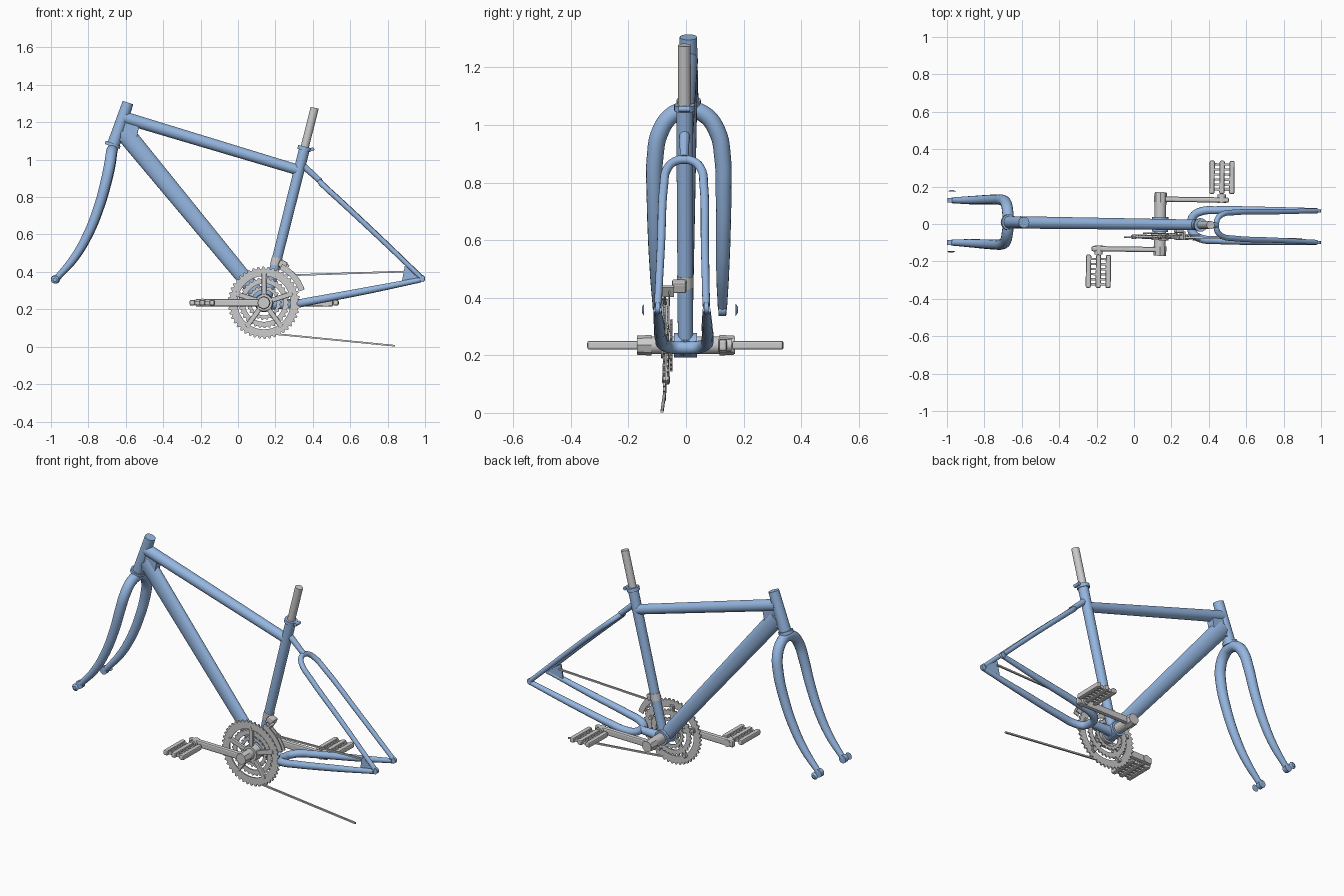
import bpy, bmesh
from math import sin, cos, pi, radians, atan2
from mathutils import Vector, Matrix

if "Cube" in bpy.data.objects:
    bpy.data.objects.remove(bpy.data.objects["Cube"])

blue = bpy.data.materials.new("frame_blue")
blue.diffuse_color = (0.30, 0.47, 0.75, 1)
blue.use_nodes = True
blue.node_tree.nodes["Principled BSDF"].inputs["Base Color"].default_value = blue.diffuse_color


def finish(o, name, paint=False, smooth=True):
    o.name = name
    if paint:
        o.data.materials.clear()
        o.data.materials.append(blue)
    if smooth:
        bpy.ops.object.select_all(action='DESELECT')
        o.select_set(True)
        bpy.context.view_layer.objects.active = o
        bpy.ops.object.shade_smooth_by_angle(angle=radians(35))
    return o


def rod(name, a, b, r1, r2=None, paint=False, n=24, squash=1.0):
    """Tapered tube from a to b; squash narrows it across y."""
    a, b = Vector(a), Vector(b)
    r2 = r1 if r2 is None else r2
    bpy.ops.mesh.primitive_cone_add(vertices=n, radius1=r1, radius2=r2, depth=(b - a).length)
    o = bpy.context.object
    q = (b - a).to_track_quat('Z', 'Y').to_matrix().to_4x4()
    o.data.transform(Matrix.Translation((a + b) / 2) @ q)
    if squash != 1.0:
        o.data.transform(Matrix.Diagonal((1, squash, 1, 1)))
    return finish(o, name, paint)


def sweep(name, pts, radii, paint=True):
    """Smooth tube through points with varying radius."""
    c = bpy.data.curves.new(name, 'CURVE')
    c.dimensions = '3D'
    c.bevel_depth = 1.0
    c.bevel_resolution = 5
    c.resolution_u = 6
    c.use_fill_caps = True
    s = c.splines.new('BEZIER')
    s.bezier_points.add(len(pts) - 1)
    for bp, p, r in zip(s.bezier_points, pts, radii):
        bp.co, bp.radius = p, r
        bp.handle_left_type = bp.handle_right_type = 'AUTO'
    o = bpy.data.objects.new(name, c)
    bpy.context.collection.objects.link(o)
    bpy.ops.object.select_all(action='DESELECT')
    o.select_set(True)
    bpy.context.view_layer.objects.active = o
    bpy.ops.object.convert(target='MESH')
    return finish(bpy.context.object, name, paint)


def arch(name, half, radii):
    """Symmetric U tube: half path starts on the centre line."""
    left = [(x, -y, z) for x, y, z in reversed(half[1:])]
    return sweep(name, left + half, radii[:0:-1] + radii)


def box(name, c, size, rot_y=0.0, bevel=0.0):
    bpy.ops.mesh.primitive_cube_add(size=1)
    o = bpy.context.object
    o.data.transform(Matrix.Translation(c) @ Matrix.Rotation(rot_y, 4, 'Y') @ Matrix.Diagonal((*size, 1)))
    o.name = name
    if bevel:
        m = o.modifiers.new("bevel", 'BEVEL')
        m.width, m.segments = bevel, 2
    return o


def plate(name, outer, inner, y, t, closed=True, paint=False):
    """Flat strip between two xz outlines, thickness t across y."""
    bm = bmesh.new()
    rings = [[bm.verts.new((x, y + d, z)) for x, z in line]
             for line, d in ((outer, -t / 2), (outer, t / 2), (inner, t / 2), (inner, -t / 2))]
    n = len(outer)
    for i in range(n if closed else n - 1):
        j = (i + 1) % n
        for k in range(4):
            A, B = rings[k], rings[(k + 1) % 4]
            bm.faces.new((A[i], A[j], B[j], B[i]))
    if not closed:
        for i in (0, n - 1):
            bm.faces.new([r[i] for r in rings])
    bmesh.ops.recalc_face_normals(bm, faces=bm.faces)
    me = bpy.data.meshes.new(name)
    bm.to_mesh(me)
    bm.free()
    o = bpy.data.objects.new(name, me)
    bpy.context.collection.objects.link(o)
    return finish(o, name, paint, smooth=False)


CX, CZ = 0.14, 0.235            # crank axis


def circle(r, n, a0=0.0, a1=2 * pi, tooth=0.0):
    return [(CX + (r - tooth * (i % 4 > 1)) * cos(a0 + (a1 - a0) * i / n),
             CZ + (r - tooth * (i % 4 > 1)) * sin(a0 + (a1 - a0) * i / n)) for i in range(n)]


# main frame tubes
rod("head_tube", (-0.668, 0, 1.075), (-0.588, 0, 1.305), 0.034, 0.03, True)
rod("top_tube", (-0.61, 0, 1.225), (0.33, 0, 0.942), 0.033, 0.028, True)
rod("down_tube", (-0.615, 0, 1.155), (0.13, 0, 0.25), 0.051, 0.039, True, squash=0.62)
rod("seat_tube", (0.15, 0, 0.235), (0.357, 0, 1.065), 0.026, 0.029, True)
rod("bottom_bracket_shell", (CX, -0.04, CZ), (CX, 0.04, CZ), 0.043, None, True)
# fillet joining head, top and down tubes
plate("head_gusset", [(-0.60, 1.22), (-0.53, 1.175)], [(-0.645, 1.10), (-0.545, 1.10)],
      0, 0.046, closed=False, paint=True)

# headset ring, seat clamp and seat post
rod("headset_ring", (-0.673, 0, 1.07), (-0.667, 0, 1.087), 0.042, None, True)
rod("seat_clamp", (0.352, 0, 1.05), (0.357, 0, 1.07), 0.036, None, True)
rod("clamp_bolt", (0.398, -0.02, 1.055), (0.398, 0.02, 1.055), 0.01, None, True)
rod("seat_post", (0.345, 0, 1.02), (0.41, 0, 1.277), 0.022)

# fork with curved legs, end bolts and cap nuts
arch("fork", [(-0.672, 0, 1.052), (-0.676, 0.055, 1.036), (-0.685, 0.1, 0.975), (-0.703, 0.117, 0.89),
              (-0.744, 0.12, 0.745), (-0.806, 0.118, 0.592), (-0.877, 0.115, 0.472), (-0.972, 0.113, 0.362)],
     [0.03, 0.03, 0.03, 0.029, 0.027, 0.025, 0.022, 0.016])
for s, side in ((1, "left"), (-1, "right")):
    rod("fork_end_" + side, (-0.976, s * 0.1, 0.36), (-0.976, s * 0.126, 0.36), 0.023, None, True)
    rod("axle_cap_" + side, (-0.976, s * 0.159, 0.358), (-0.976, s * 0.167, 0.358), 0.021, 0.010, True)

# rear triangle
rod("seat_stay_stub", (0.335, 0, 0.98), (0.44, 0, 0.885), 0.018, 0.015, True)
arch("seat_stays", [(0.44, 0, 0.88), (0.447, 0.035, 0.872), (0.475, 0.06, 0.845), (0.53, 0.069, 0.795),
                    (0.75, 0.076, 0.59), (0.978, 0.084, 0.372)],
     [0.015, 0.015, 0.015, 0.015, 0.014, 0.013])
rod("chain_stay_stub", (0.14, 0, 0.225), (0.31, 0, 0.228), 0.03, 0.02, True)
arch("chain_stays", [(0.305, 0, 0.226), (0.315, 0.045, 0.228), (0.36, 0.073, 0.238), (0.44, 0.08, 0.253),
                     (0.7, 0.083, 0.302), (0.975, 0.085, 0.357)],
     [0.022, 0.022, 0.022, 0.021, 0.019, 0.014])
for s, side in ((1, "left"), (-1, "right")):
    rod("dropout_" + side, (0.981, s * 0.076, 0.364), (0.981, s * 0.092, 0.364), 0.019, None, True)
# gusset on the chain side only
plate("dropout_gusset", [(0.875, 0.335), (0.97, 0.35)], [(0.893, 0.432), (0.97, 0.378)],
      -0.077, 0.008, closed=False, paint=True)

# spindle, crank arms and pedals
rod("crank_spindle", (CX, -0.165, CZ), (CX, 0.172, CZ), 0.031)
for s, side in ((1, "left"), (-1, "right")):
    ax, px = s * 0.135, CX + s * 0.327
    rod("crank_hub_" + side, (CX, s * 0.118, CZ), (CX, s * 0.168, CZ), 0.036, 0.033, n=8)
    box("crank_arm_" + side, ((CX + px + s * 0.035) / 2, ax, CZ), (0.37, 0.028, 0.042), 0, 0.009)
    rod("pedal_boss_" + side, (px, s * 0.118, CZ), (px, s * 0.165, CZ), 0.022)
    for k in (-1, 0, 1):
        box("pedal_bar_" + side, (px + k * 0.053, s * 0.256, CZ), (0.028, 0.178, 0.031), 0, 0.008)
    for k in range(6):
        box("pedal_rung_" + side, (px, s * (0.19 + 0.027 * k), CZ), (0.105, 0.012, 0.018))

# chainrings and spider
plate("large_chainring", circle(0.193, 176, tooth=0.011), circle(0.142, 176), -0.072, 0.008)
plate("middle_chainring", circle(0.136, 128, tooth=0.009), circle(0.102, 128), -0.06, 0.007)
plate("small_chainring", circle(0.092, 88, tooth=0.008), circle(0.068, 88), -0.049, 0.007)
rod("spider_hub", (CX, -0.085, CZ), (CX, -0.045, CZ), 0.045, 0.05)
for k in range(5):
    a = radians(90 + 72 * k)
    c = (CX + 0.098 * cos(a), -0.069, CZ + 0.098 * sin(a))
    box("spider_arm", c, (0.125, 0.018, 0.026), -a, 0.004)
    bx, bz = CX + 0.147 * cos(a), CZ + 0.147 * sin(a)
    rod("chainring_bolt", (bx, -0.08, bz), (bx, -0.055, bz), 0.011, n=12)

# front derailleur: clamp, link and cage around the chainring
rod("derailleur_clamp", (0.2, 0, 0.435), (0.21, 0, 0.475), 0.029)
box("derailleur_link", (0.24, -0.02, 0.44), (0.045, 0.05, 0.04), 0.4, 0.008)
for y in (-0.055, -0.08):
    plate("derailleur_cage", circle(0.228, 16, radians(18), radians(68)),
          circle(0.196, 16, radians(18), radians(68)), y, 0.005, closed=False)
box("derailleur_bridge", (CX + 0.222 * cos(1.0), -0.06, CZ + 0.222 * sin(1.0)), (0.012, 0.045, 0.04), 0.57)

# loose chain runs
for nm, a, b in (("upper_chain", (0.25, -0.068, 0.381), (0.90, -0.068, 0.402)),
                 ("lower_chain", (0.20, -0.070, 0.068), (0.84, -0.073, 0.005))):
    a, b = Vector(a), Vector(b)
    d = b - a
    box(nm, (a + b) / 2, (d.length, 0.010, 0.009), -atan2(d.z, d.x))

# whole frame sits very slightly turned about the vertical axis
turn = Matrix.Rotation(-0.014, 4, 'Z')
for o in bpy.context.scene.objects:
    o.data.transform(turn)
